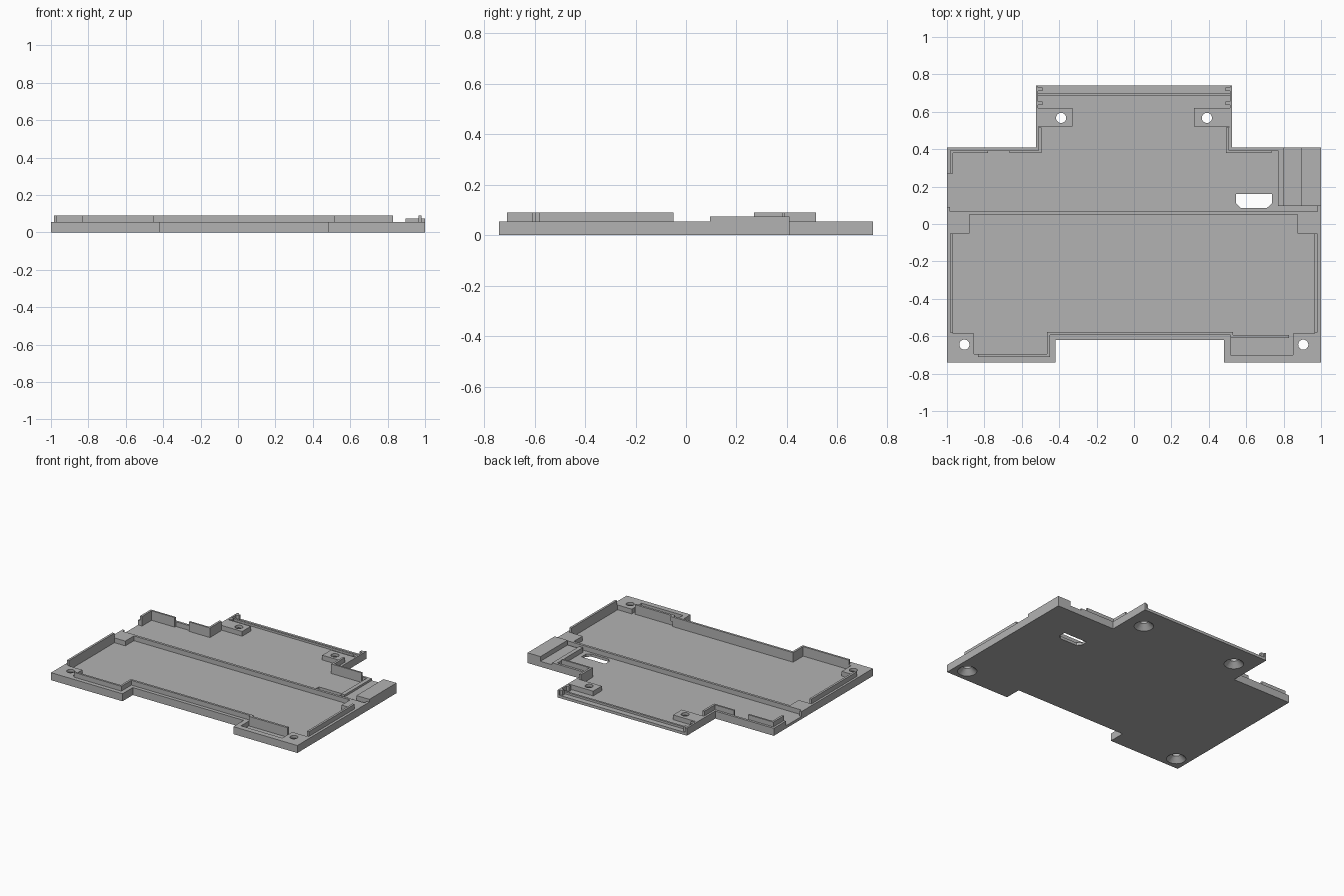
import bpy, bmesh
from mathutils import Matrix

if "Cube" in bpy.data.objects:
    bpy.data.objects.remove(bpy.data.objects["Cube"], do_unlink=True)

FLOOR, RIM, LIP = 0.02, 0.055, 0.09

grey = bpy.data.materials.new("plain grey")
grey.use_nodes = True
grey.diffuse_color = (0.45, 0.45, 0.45, 1)
grey.node_tree.nodes["Principled BSDF"].inputs["Base Color"].default_value = grey.diffuse_color


def finish(name, bm):
    bmesh.ops.recalc_face_normals(bm, faces=bm.faces)
    mesh = bpy.data.meshes.new(name)
    bm.to_mesh(mesh)
    bm.free()
    mesh.materials.append(grey)
    obj = bpy.data.objects.new(name, mesh)
    bpy.context.collection.objects.link(obj)
    return obj


def prism(name, points, z0, z1):
    bm = bmesh.new()
    face = bm.faces.new([bm.verts.new((x, y, z0)) for x, y in points])
    top = bmesh.ops.extrude_face_region(bm, geom=[face])["geom"]
    verts = [v for v in top if isinstance(v, bmesh.types.BMVert)]
    bmesh.ops.translate(bm, verts=verts, vec=(0, 0, z1 - z0))
    return finish(name, bm)


def box(name, x0, x1, y0, y1, z0, z1):
    return prism(name, [(x0, y0), (x1, y0), (x1, y1), (x0, y1)], z0, z1)


def cone(name, x, y, r0, r1, z0, z1):
    bm = bmesh.new()
    bmesh.ops.create_cone(bm, cap_ends=True, segments=32, radius1=r0, radius2=r1,
                          depth=z1 - z0, matrix=Matrix.Translation((x, y, (z0 + z1) / 2)))
    return finish(name, bm)


def cut(obj, cutter):
    cutter.hide_render = True
    mod = obj.modifiers.new("cut", "BOOLEAN")
    mod.operation, mod.solver, mod.object = "DIFFERENCE", "EXACT", cutter
    graph = bpy.context.evaluated_depsgraph_get()
    mesh = bpy.data.meshes.new_from_object(obj.evaluated_get(graph))
    obj.modifiers.clear()
    obj.data = mesh
    bpy.data.objects.remove(cutter, do_unlink=True)


# Stepped tray body
tray = prism("tray", [
    (-1, -.74), (-.42, -.74), (-.42, -.62), (.48, -.62), (.48, -.74), (1, -.74),
    (1, .41), (.525, .41), (.525, .74), (-.525, .74), (-.525, .41), (-1, .41)], 0, RIM)

# Front hollow, leaving corner pads and the cross rib
cut(tray, prism("front_hollow", [
    (-.855, -.695), (-.465, -.695), (-.465, -.578), (.515, -.578), (.515, -.7),
    (.85, -.7), (.85, -.585), (.965, -.585), (.965, -.05), (.875, -.05), (.875, .05),
    (-.88, .05), (-.88, -.05), (-.968, -.05), (-.968, -.585), (-.855, -.585)], FLOOR, .2))

# Back hollow, open at the back and at one place on the side
cut(tray, prism("back_hollow", [
    (-.984, .068), (.98, .068), (.98, .095), (.77, .095), (.77, .393), (.507, .393),
    (.507, .52), (.32, .52), (.32, .62), (.512, .62), (.512, .8), (-.512, .8),
    (-.512, .62), (-.33, .62), (-.33, .52), (-.51, .52), (-.51, .393), (-.984, .393),
    (-.984, .27), (-1.1, .27), (-1.1, .09), (-.984, .09)], FLOOR, .2))

# Cable channel and floor slot
cut(tray, box("channel", .8, .895, .08, .5, .04, .2))
cut(tray, prism("slot", [(.545, .16), (.545, .11), (.57, .085), (.71, .085),
                         (.737, .11), (.737, .16)], -.1, .2))

# Countersunk screw holes
for x, y in [(-.907, -.645), (.905, -.645), (-.39, .567), (.39, .567)]:
    cut(tray, cone("hole", x, y, .027, .027, -.1, .2))
    cut(tray, cone("countersink", x, y, .066, .027, -.001, .036))

# Locating lips on the rim
box("left_lip", -.984, -.968, -.58, -.05, RIM, LIP)
box("right_lip", .965, .981, -.58, -.05, RIM, LIP)
prism("front_lip", [
    (-.835, -.71), (-.45, -.71), (-.45, -.594), (.53, -.594), (.53, -.578),
    (-.465, -.578), (-.465, -.695), (-.835, -.695)], RIM, LIP)

# Lips standing on the floor
box("front_right_lip", .515, .83, -.61, -.594, FLOOR, LIP)
prism("back_left_corner_lip", [
    (-.984, .27), (-.968, .27), (-.968, .38), (-.78, .38), (-.78, .393),
    (-.984, .393)], FLOOR, LIP)
prism("back_left_step_lip", [
    (-.665, .38), (-.494, .38), (-.494, .515), (-.51, .515), (-.51, .393),
    (-.665, .393)], FLOOR, LIP)
prism("back_right_step_lip", [
    (.491, .38), (.735, .38), (.735, .393), (.507, .393), (.507, .515),
    (.491, .515)], FLOOR, LIP)

# Raised block beside the channel
box("side_block", .895, 1, .095, .41, RIM, .075)

# Back rib and end tabs
box("back_rib", -.512, .512, .685, .70, FLOOR, .035)
for side, s in (("left", 1), ("right", -1)):
    for y0, y1 in ((.635, .655), (.71, .73)):
        box(side + "_end_tab", *sorted((s * .49, s * .512)), y0, y1, FLOOR, RIM)
